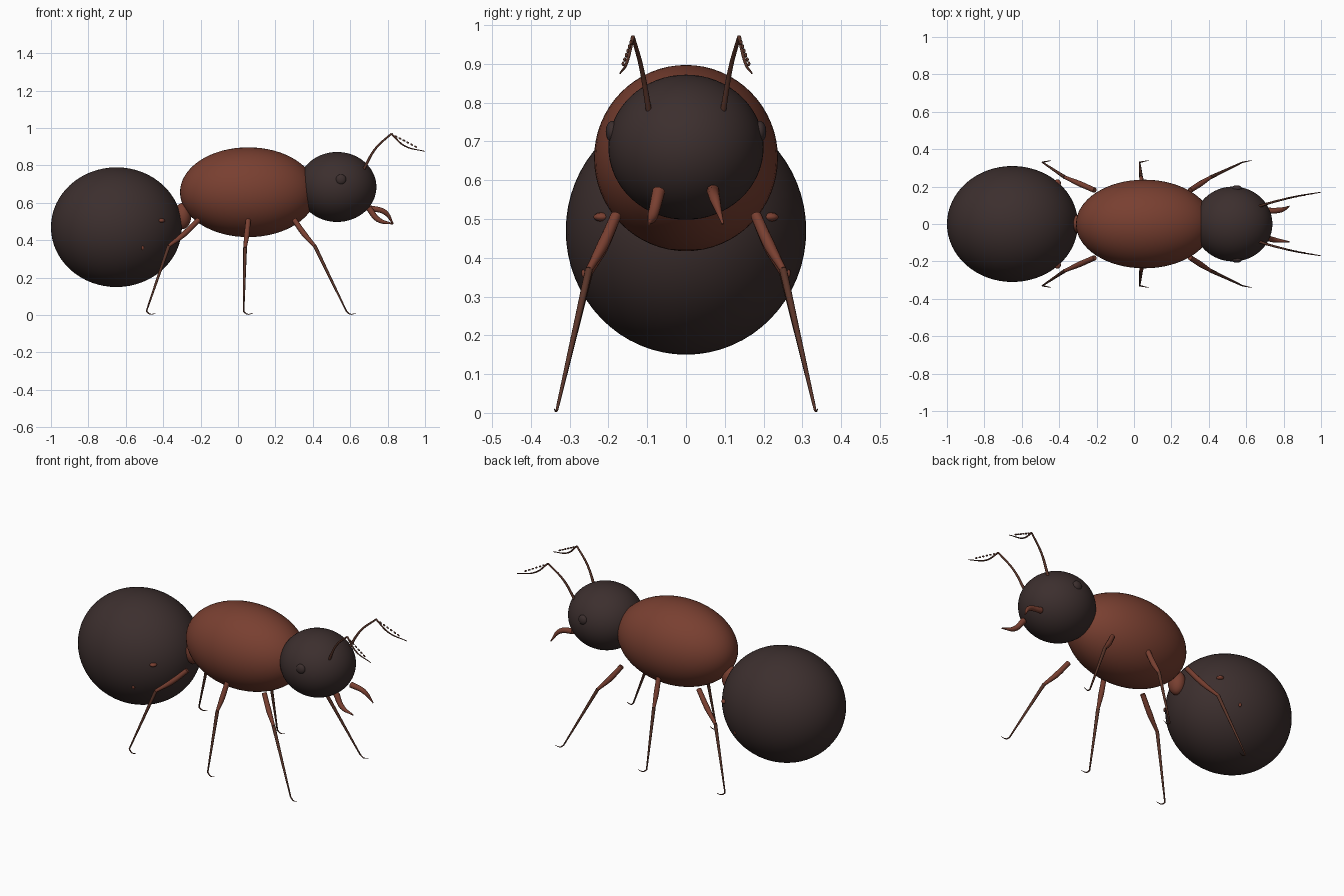
import bpy
from mathutils import Vector

cube = bpy.data.objects.get("Cube")
if cube:
    bpy.data.objects.remove(cube, do_unlink=True)


def material(name, rgb):
    m = bpy.data.materials.new(name)
    m.use_nodes = True
    m.diffuse_color = (*rgb, 1)
    bsdf = m.node_tree.nodes["Principled BSDF"]
    bsdf.inputs["Base Color"].default_value = (*rgb, 1)
    bsdf.inputs["Roughness"].default_value = 0.7
    return m


BLACK = material("charcoal brown", (0.045, 0.028, 0.027))
RUST = material("rust red", (0.19, 0.05, 0.03))
LIMB = material("dark limb brown", (0.10, 0.035, 0.022))


def finish(obj, name, mat):
    obj.name = name
    obj.data.materials.clear()
    obj.data.materials.append(mat)
    bpy.ops.object.shade_smooth()
    return obj


def ellipsoid(name, center, radii, mat, segments=48, rotation=(0, 0, 0)):
    bpy.ops.mesh.primitive_uv_sphere_add(segments=segments, ring_count=segments // 2,
                                         location=center, rotation=rotation)
    obj = bpy.context.object
    obj.scale = radii
    return finish(obj, name, mat)


def tube(name, points, radii, mat, smooth=True):
    """Tapered round tube through the points."""
    curve = bpy.data.curves.new(name, "CURVE")
    curve.dimensions = "3D"
    curve.bevel_depth = 1.0
    curve.bevel_resolution = 3
    curve.resolution_u = 6
    curve.use_fill_caps = True
    spline = curve.splines.new("BEZIER" if smooth else "POLY")
    pts = spline.bezier_points if smooth else spline.points
    pts.add(len(points) - 1)
    for p, co, r in zip(pts, points, radii):
        p.radius = r
        if smooth:
            p.co = co
            p.handle_left_type = p.handle_right_type = "AUTO"
        else:
            p.co = (*co, 1)
    obj = bpy.data.objects.new(name, curve)
    bpy.context.collection.objects.link(obj)
    bpy.ops.object.select_all(action="DESELECT")
    obj.select_set(True)
    bpy.context.view_layer.objects.active = obj
    bpy.ops.object.convert(target="MESH")
    return finish(bpy.context.object, name, mat)


# Body
ellipsoid("abdomen", (-0.65, 0, 0.47), (0.35, 0.31, 0.32), BLACK, 64)
ellipsoid("thorax", (0.055, 0, 0.657), (0.365, 0.237, 0.24), RUST, 64)
ellipsoid("head", (0.53, 0, 0.685), (0.21, 0.20, 0.187), BLACK, 64)
ellipsoid("waist", (-0.295, 0, 0.53), (0.045, 0.05, 0.07), RUST, 24)

# Leg joints: hip, knee, ankle and toe as (x, y, z)
LEGS = {
    "front": [(0.30, 0.18, 0.51), (0.41, 0.25, 0.37), (0.58, 0.33, 0.02), (0.63, 0.34, 0.01)],
    "middle": [(0.055, 0.18, 0.51), (0.038, 0.25, 0.36), (0.03, 0.33, 0.02), (0.08, 0.34, 0.01)],
    "rear": [(-0.21, 0.18, 0.51), (-0.37, 0.25, 0.37), (-0.49, 0.33, 0.02), (-0.44, 0.34, 0.01)],
}

for side, s in (("left", 1), ("right", -1)):
    def flip(points):
        return [Vector((x, y * s, z)) for x, y, z in points]

    for place, joints in LEGS.items():
        hip, knee, ankle, toe = flip(joints)
        tag = f"{side}_{place}"
        bend = hip.lerp(knee, 0.5) + Vector((0, 0, -0.008))
        tube(tag + "_thigh", [hip, bend, knee], [0.014, 0.015, 0.009], RUST)
        tube(tag + "_shin", [knee, knee.lerp(ankle, 0.5), ankle], [0.010, 0.007, 0.004], LIMB)
        dip = ankle.lerp(toe, 0.4) + Vector((0, 0, -0.011))
        tube(tag + "_claw", [ankle, dip, toe], [0.004, 0.003, 0.001], LIMB)

    # Antenna with a row of beads along the tip
    tube(side + "_antenna_stalk",
         flip([(0.67, 0.095, 0.775), (0.735, 0.115, 0.89), (0.82, 0.137, 0.97)]),
         [0.008, 0.006, 0.005], LIMB)
    tube(side + "_antenna_tip",
         flip([(0.82, 0.137, 0.97), (0.89, 0.152, 0.905), (1.0, 0.17, 0.875)]),
         [0.005, 0.004, 0.002], LIMB)
    first, last = flip([(0.845, 0.142, 0.955), (0.95, 0.162, 0.90)])
    for i in range(6):
        ellipsoid(f"{side}_antenna_bead_{i + 1}", first.lerp(last, i / 5),
                  (0.009, 0.004, 0.005), LIMB, 10, (0, 0.48, 0))

    # Jaws: one arches upward, the other sags
    middle = (0.785, 0.075, 0.55) if s > 0 else (0.75, 0.085, 0.51)
    tube(side + "_jaw", flip([(0.70, 0.07, 0.572), middle, (0.83, 0.095, 0.487)]),
         [0.017, 0.014, 0.003], RUST)

    ellipsoid(side + "_eye", (0.55, 0.19 * s, 0.725), (0.028, 0.017, 0.028), BLACK, 20)

    # Small knobs breaking through the abdomen
    ellipsoid(side + "_upper_knob", (-0.41, 0.217 * s, 0.505), (0.02, 0.022, 0.012), RUST, 12)
    ellipsoid(side + "_lower_knob", (-0.51, 0.262 * s, 0.36), (0.008, 0.008, 0.012), RUST, 12)
